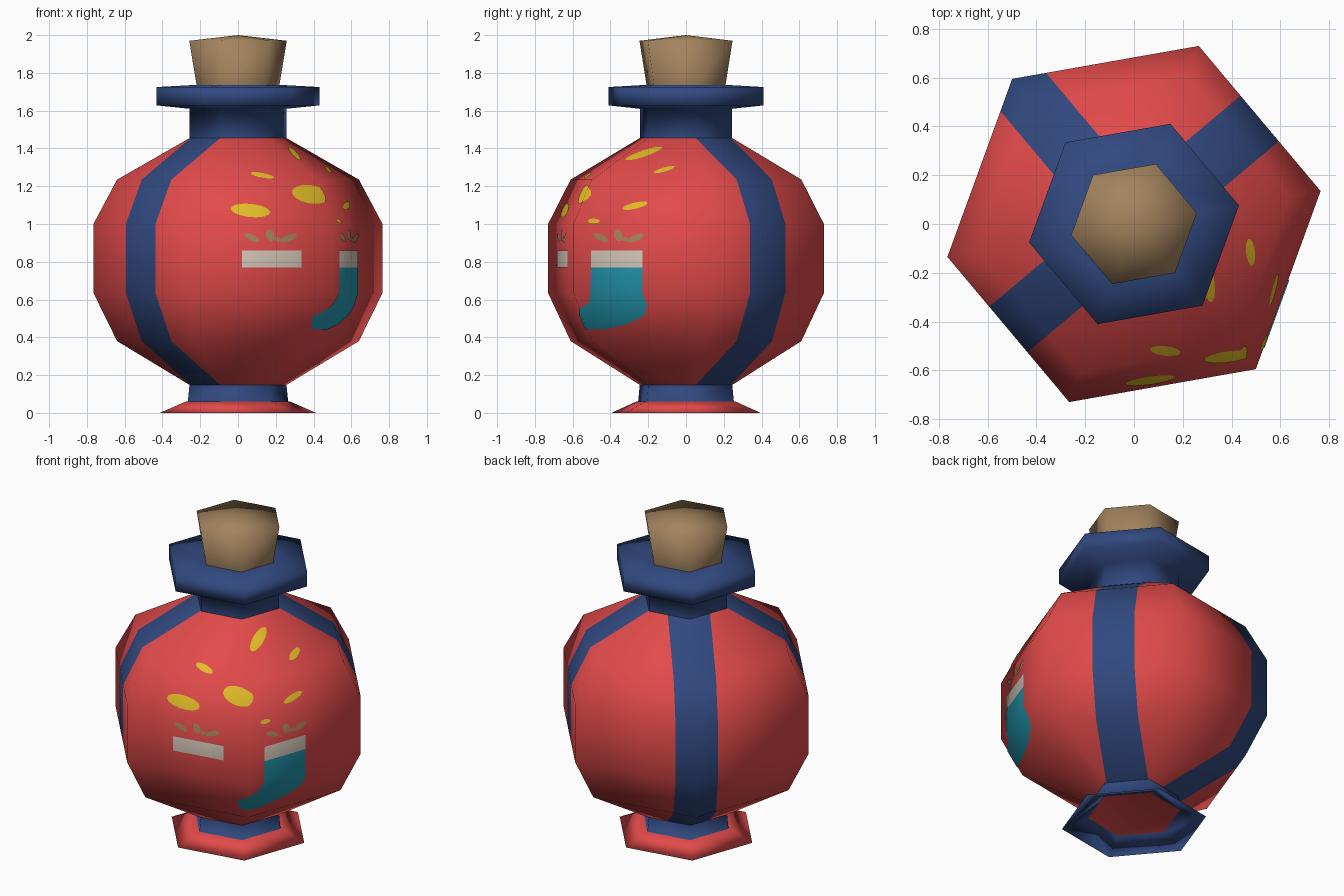
import bpy, bmesh, math
from mathutils import Vector
from mathutils.bvhtree import BVHTree
from mathutils.interpolate import poly_3d_calc

if "Cube" in bpy.data.objects:
    bpy.data.objects.remove(bpy.data.objects["Cube"])

TURN = math.radians(40)      # the whole bottle is turned about z
STRAP = 0.122                # half width of the straps


def material(name, r, g, b):
    lin = [((c / 255 + 0.055) / 1.055) ** 2.4 for c in (r, g, b)] + [1]
    m = bpy.data.materials.new(name)
    m.use_nodes = True
    m.diffuse_color = lin
    m.node_tree.nodes["Principled BSDF"].inputs["Base Color"].default_value = lin
    return m


red = material("red", 226, 74, 74)
blue = material("navy blue", 49, 73, 128)
cork_tan = material("cork tan", 163, 131, 94)
yellow = material("yellow", 226, 188, 38)
teal = material("teal", 35, 152, 176)
cream = material("cream", 214, 201, 186)
brown = material("brow brown", 164, 130, 92)


def add_object(name, bm, mats):
    mesh = bpy.data.meshes.new(name)
    for f in bm.faces:
        f.smooth = True
    bm.to_mesh(mesh)
    for m in mats:
        mesh.materials.append(m)
    ob = bpy.data.objects.new(name, mesh)
    ob.rotation_euler.z = TURN
    bpy.context.collection.objects.link(ob)
    return ob


def hex_lathe(profile):
    """Six-sided rings from (radius, z) pairs; radius 0 makes a point."""
    bm = bmesh.new()
    rings = []
    for r, z in profile:
        if r == 0:
            rings.append([bm.verts.new((0, 0, z))] * 6)
        else:
            angles = [math.radians(60 * k - 30) for k in range(6)]
            rings.append([bm.verts.new((r * math.cos(a), r * math.sin(a), z)) for a in angles])
    for low, high in zip(rings, rings[1:]):
        for k in range(6):
            j = (k + 1) % 6
            corners = dict.fromkeys((low[k], low[j], high[j], high[k]))
            bm.faces.new(list(corners))
    bm.normal_update()
    return bm


def cut(bm, point, normal):
    geom = bm.verts[:] + bm.edges[:] + bm.faces[:]
    bmesh.ops.bisect_plane(bm, geom=geom, plane_co=point, plane_no=normal, dist=1e-5)


# Foot: blue flare with a hollow red underside
bm = hex_lathe([(0, 0.05), (0.28, 0.06), (0.42, 0), (0.27, 0.055), (0.26, 0.155)])
for f in bm.faces:
    f.material_index = 1 if f.normal.z < -0.1 else 0
add_object("foot", bm, [blue, red])

# Neck and lip
add_object("neck_and_lip", hex_lathe([(0.26, 1.45), (0.26, 1.61), (0.437, 1.628),
                                      (0.437, 1.725), (0.2, 1.738), (0, 1.738)]), [blue])

# Cork
add_object("cork", hex_lathe([(0.22, 1.72), (0.262, 1.97), (0, 2.0)]), [cork_tan])

# Body: uncut faces give the surface and smooth normals for the paint
BELLY = [(0.26, 0.148), (0.65, 0.38), (0.777, 0.635), (0.777, 1.0), (0.65, 1.235), (0.26, 1.455)]
surface = hex_lathe(BELLY)
surface.faces.ensure_lookup_table()
tree = BVHTree.FromBMesh(surface)


def smooth_normal(p):
    face = surface.faces[tree.find_nearest(p)[2]]
    weights = poly_3d_calc([v.co for v in face.verts], p)
    return sum((v.normal * w for v, w in zip(face.verts, weights)), Vector()).normalized()


def set_normals(ob):
    ob.data.normals_split_custom_set_from_vertices([smooth_normal(v.co) for v in ob.data.vertices])


body = hex_lathe(BELLY)
for side in (-STRAP, STRAP):
    cut(body, (0, side, 0), (0, 1, 0))
    cut(body, (side, 0, 0), (1, 0, 0))
for f in body.faces:
    c = f.calc_center_median()
    f.material_index = int(abs(c.y) < STRAP or (c.y > 0 and abs(c.x) < STRAP))
set_normals(add_object("body", body, [red, blue]))


def paint(name, outlines, mat):
    """Thin plates laid on the front of the body from (x, z) outlines."""
    bm = bmesh.new()
    for pts in outlines:
        face = bm.faces.new([bm.verts.new((x, 0, z)) for x, z in pts])
        face.normal_update()
        if face.normal.y > 0:
            face.normal_flip()
    cut(bm, (0, 0, 0), (1, 0, 0))
    for r, z in BELLY[1:-1]:
        cut(bm, (0, 0, z), (0, 0, 1))
    for v in bm.verts:
        hit = tree.ray_cast(Vector((v.co.x, -2, v.co.z)), Vector((0, 1, 0)))[0]
        v.co = hit + smooth_normal(hit) * 0.004
    set_normals(add_object(name, bm, [mat]))


def oval(x, z, a, b, tilt, n=14):
    t = math.radians(tilt)
    pts = []
    for k in range(n):
        u, w = a * math.cos(math.tau * k / n), b * math.sin(math.tau * k / n)
        pts.append((x + u * math.cos(t) - w * math.sin(t), z + u * math.sin(t) + w * math.cos(t)))
    return pts


def box(x0, x1, z0, z1):
    return [(x0, z0), (x1, z0), (x1, z1), (x0, z1)]


# Eyes
paint("eyes", [box(-0.42, -0.145, 0.77, 0.86), box(0.088, 0.337, 0.77, 0.86)], cream)

# Teal stream below the left eye
paint("tear", [[(0.088, 0.77), (0.337, 0.77), (0.337, 0.57), (0.30, 0.515), (0.2, 0.47),
                (0.08, 0.443), (-0.045, 0.443), (-0.06, 0.51), (0, 0.55), (0.06, 0.585),
                (0.085, 0.64)]], teal)

# Brow marks: three leaves over each eye
brows = []
for x in (-0.29, 0.22):
    brows += [oval(x - 0.085, 0.927, 0.04, 0.016, -28), oval(x, 0.938, 0.02, 0.032, 15),
              oval(x + 0.035, 0.918, 0.015, 0.012, 0), oval(x + 0.085, 0.925, 0.042, 0.017, 25)]
paint("brow_marks", brows, brown)

# Yellow spots
paint("spots", [oval(-0.36, 1.07, 0.09, 0.036, -4), oval(-0.235, 1.255, 0.046, 0.015, -10),
                oval(-0.055, 1.155, 0.085, 0.05, -3), oval(0.085, 1.37, 0.06, 0.026, 28),
                oval(0.29, 1.285, 0.036, 0.016, 20), oval(0.265, 1.095, 0.058, 0.018, 14),
                oval(0.095, 1.015, 0.03, 0.012, -5)], yellow)
